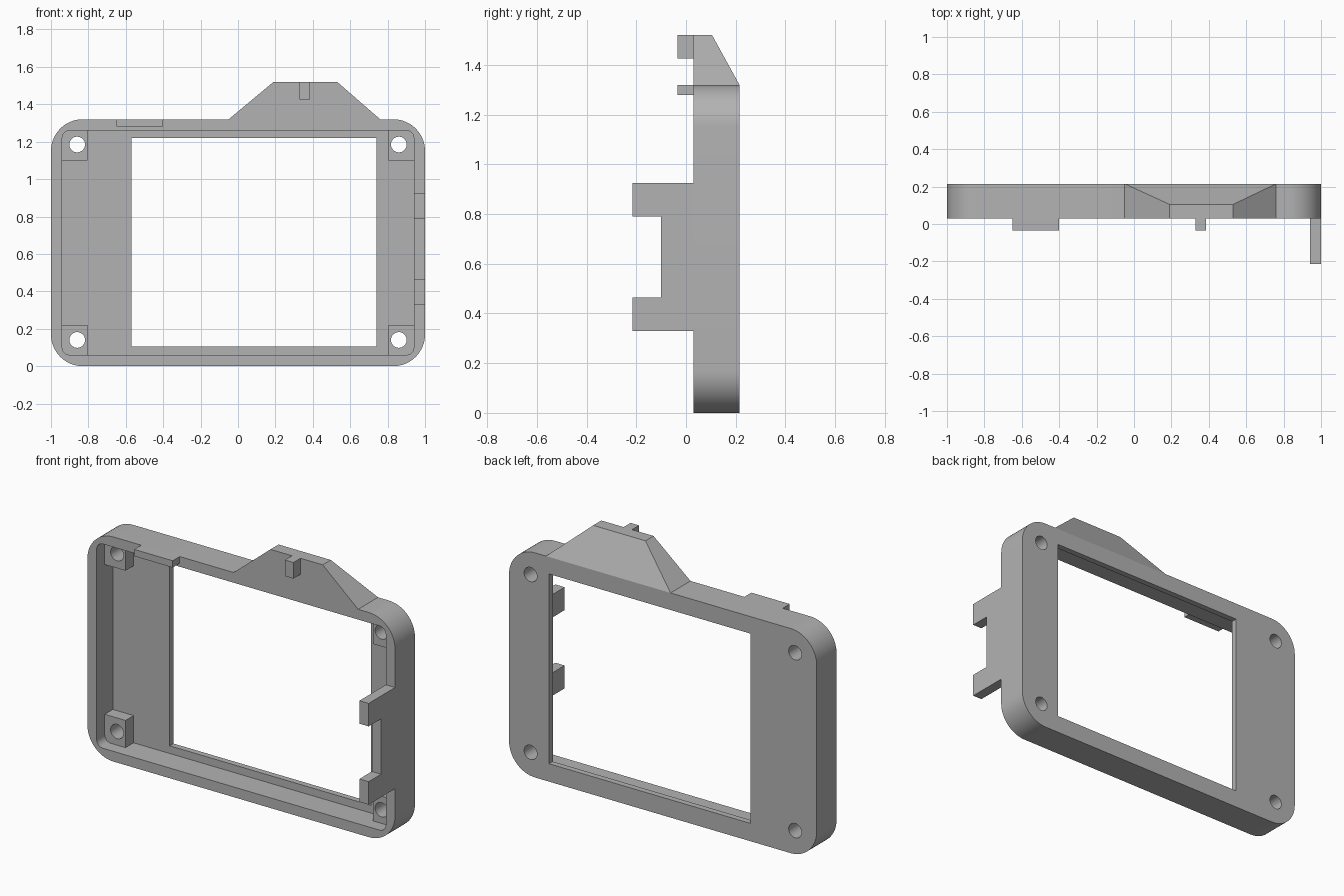
import bpy
import bmesh
from math import cos, sin, pi, radians
from mathutils import Vector

if "Cube" in bpy.data.objects:
    bpy.data.objects.remove(bpy.data.objects["Cube"], do_unlink=True)

grey = bpy.data.materials.new("mid_grey")
grey.use_nodes = True
colour = (0.45, 0.45, 0.45, 1)
grey.diffuse_color = colour
grey.node_tree.nodes["Principled BSDF"].inputs["Base Color"].default_value = colour

FRONT, FLOOR, BACK = 0.03, 0.18, 0.215
HEIGHT = 1.32


def make(name, bm):
    """Turn a bmesh into a shaded, coloured object."""
    bmesh.ops.recalc_face_normals(bm, faces=bm.faces)
    mesh = bpy.data.meshes.new(name)
    bm.to_mesh(mesh)
    bm.free()
    mesh.materials.append(grey)
    obj = bpy.data.objects.new(name, mesh)
    bpy.context.collection.objects.link(obj)
    return obj


def prism(name, points, direction):
    """Extrude a closed outline of 3D points along a direction."""
    bm = bmesh.new()
    face = bm.faces.new([bm.verts.new(p) for p in points])
    new = bmesh.ops.extrude_face_region(bm, geom=[face])["geom"]
    bmesh.ops.translate(bm, vec=Vector(direction),
                        verts=[g for g in new if isinstance(g, bmesh.types.BMVert)])
    bm.faces.index_update()
    return make(name, bm)


def plate(name, x0, x1, y0, y1, z0, z1, radius=0, steps=16):
    """Box spanning the given bounds, with corners rounded in the x-z plane."""
    if radius:
        points = []
        corners = [(x1 - radius, z1 - radius), (x0 + radius, z1 - radius),
                   (x0 + radius, z0 + radius), (x1 - radius, z0 + radius)]
        for i, (cx, cz) in enumerate(corners):
            for k in range(steps + 1):
                a = (i + k / steps) * pi / 2
                points.append((cx + radius * cos(a), y0, cz + radius * sin(a)))
    else:
        points = [(x1, y0, z1), (x0, y0, z1), (x0, y0, z0), (x1, y0, z0)]
    return prism(name, points, (0, y1 - y0, 0))


def disc_cutter(x, z, radius=0.042, sides=32):
    points = [(x + radius * cos(2 * pi * k / sides), -0.1,
               z + radius * sin(2 * pi * k / sides)) for k in range(sides)]
    return prism("hole_cutter", points, (0, 0.5, 0))


def cut(obj, cutters):
    """Subtract every cutter and bake the result."""
    for cutter in cutters:
        mod = obj.modifiers.new("cut", "BOOLEAN")
        mod.operation = "DIFFERENCE"
        mod.solver = "EXACT"
        mod.object = cutter
    bpy.context.view_layer.update()
    graph = bpy.context.evaluated_depsgraph_get()
    baked = bpy.data.meshes.new_from_object(obj.evaluated_get(graph))
    obj.modifiers.clear()
    obj.data = baked


# Rounded tray with a window and four screw holes
frame = plate("frame", -1, 1, FRONT, BACK, 0, HEIGHT, radius=0.17)
cavity = plate("cavity_cutter", -0.94, 0.94, -0.1, FLOOR, 0.06, 1.26, radius=0.04, steps=6)
window = plate("window_cutter", -0.57, 0.74, 0.1, 0.4, 0.105, 1.22)
holes = [disc_cutter(x, z) for x in (-0.86, 0.86) for z in (0.14, 1.185)]
cut(frame, [cavity, window] + holes)
parts = [frame]

# Screw posts in the four inner corners
for side, sx in (("right", -1), ("left", 1)):
    for level, z0, z1 in (("lower", 0.06, 0.22), ("upper", 1.10, 1.26)):
        x0, x1 = sorted((sx * 0.805, sx * 0.94))
        post = plate(f"{level}_{side}_post", x0, x1, 0.105, FLOOR, z0, z1)
        cut(post, holes)
        parts.append(post)

for cutter in [cavity, window] + holes:
    bpy.data.objects.remove(cutter, do_unlink=True)

# Hood on the top edge, its back face sloping forward
bm = bmesh.new()
outline = [(-0.05, HEIGHT, BACK), (0.19, 1.52, 0.105), (0.53, 1.52, 0.105), (0.76, HEIGHT, BACK)]
front = [bm.verts.new((x, FRONT, z)) for x, z, y in outline]
back = [bm.verts.new((x, y, z)) for x, z, y in outline]
bm.faces.new(front)
bm.faces.new(back)
for i in range(4):
    j = (i + 1) % 4
    bm.faces.new((front[i], front[j], back[j], back[i]))
parts.append(make("hood", bm))

# Locating tabs on the front of the hood and the top edge
parts.append(plate("hood_tab", 0.33, 0.385, -0.035, FRONT, 1.425, 1.52))
parts.append(plate("top_edge_tab", -0.65, -0.40, -0.035, FRONT, 1.28, HEIGHT))

# Side bracket with two forward prongs
profile = [(FRONT, 0.33), (-0.215, 0.33), (-0.215, 0.465), (-0.10, 0.465),
           (-0.10, 0.79), (-0.215, 0.79), (-0.215, 0.925), (FRONT, 0.925)]
parts.append(prism("left_bracket", [(0.94, y, z) for y, z in profile], (0.06, 0, 0)))

# Smooth the round corners and holes, keep edges crisp
bpy.ops.object.select_all(action="DESELECT")
for part in parts:
    part.select_set(True)
bpy.context.view_layer.objects.active = frame
bpy.ops.object.shade_smooth_by_angle(angle=radians(30))
